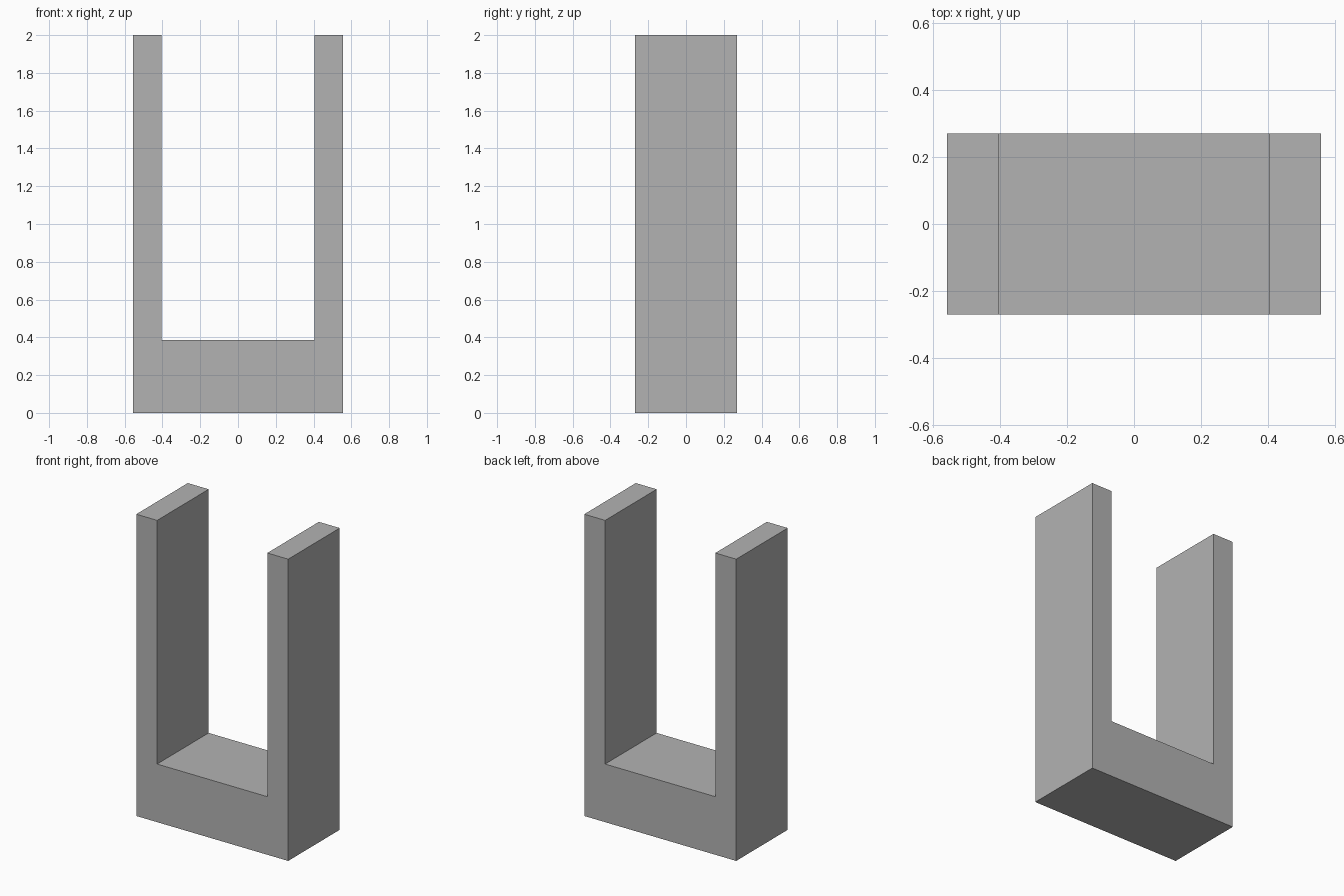
import bpy
import bmesh

if "Cube" in bpy.data.objects:
    bpy.data.objects.remove(bpy.data.objects["Cube"], do_unlink=True)

HALF_WIDTH, INNER, HALF_DEPTH = 0.557, 0.404, 0.27
FLOOR, HEIGHT = 0.385, 2.0

# Plain grey material
grey = bpy.data.materials.new("plain_grey")
grey.use_nodes = True
colour = (0.45, 0.45, 0.45, 1.0)
grey.diffuse_color = colour
grey.node_tree.nodes["Principled BSDF"].inputs["Base Color"].default_value = colour

# U-shaped bracket: mirrored half profile, extruded from front to back
right_half = [(HALF_WIDTH, 0), (HALF_WIDTH, HEIGHT), (INNER, HEIGHT), (INNER, FLOOR)]
profile = right_half + [(-x, z) for x, z in reversed(right_half)]

bm = bmesh.new()
front = bm.faces.new([bm.verts.new((x, -HALF_DEPTH, z)) for x, z in profile])
result = bmesh.ops.extrude_face_region(bm, geom=[front], use_keep_orig=True)
back_verts = [g for g in result["geom"] if isinstance(g, bmesh.types.BMVert)]
bmesh.ops.translate(bm, verts=back_verts, vec=(0, 2 * HALF_DEPTH, 0))
bmesh.ops.recalc_face_normals(bm, faces=bm.faces)

mesh = bpy.data.meshes.new("u_bracket")
bm.to_mesh(mesh)
bm.free()
mesh.materials.append(grey)
bracket = bpy.data.objects.new("u_bracket", mesh)
bpy.context.collection.objects.link(bracket)
